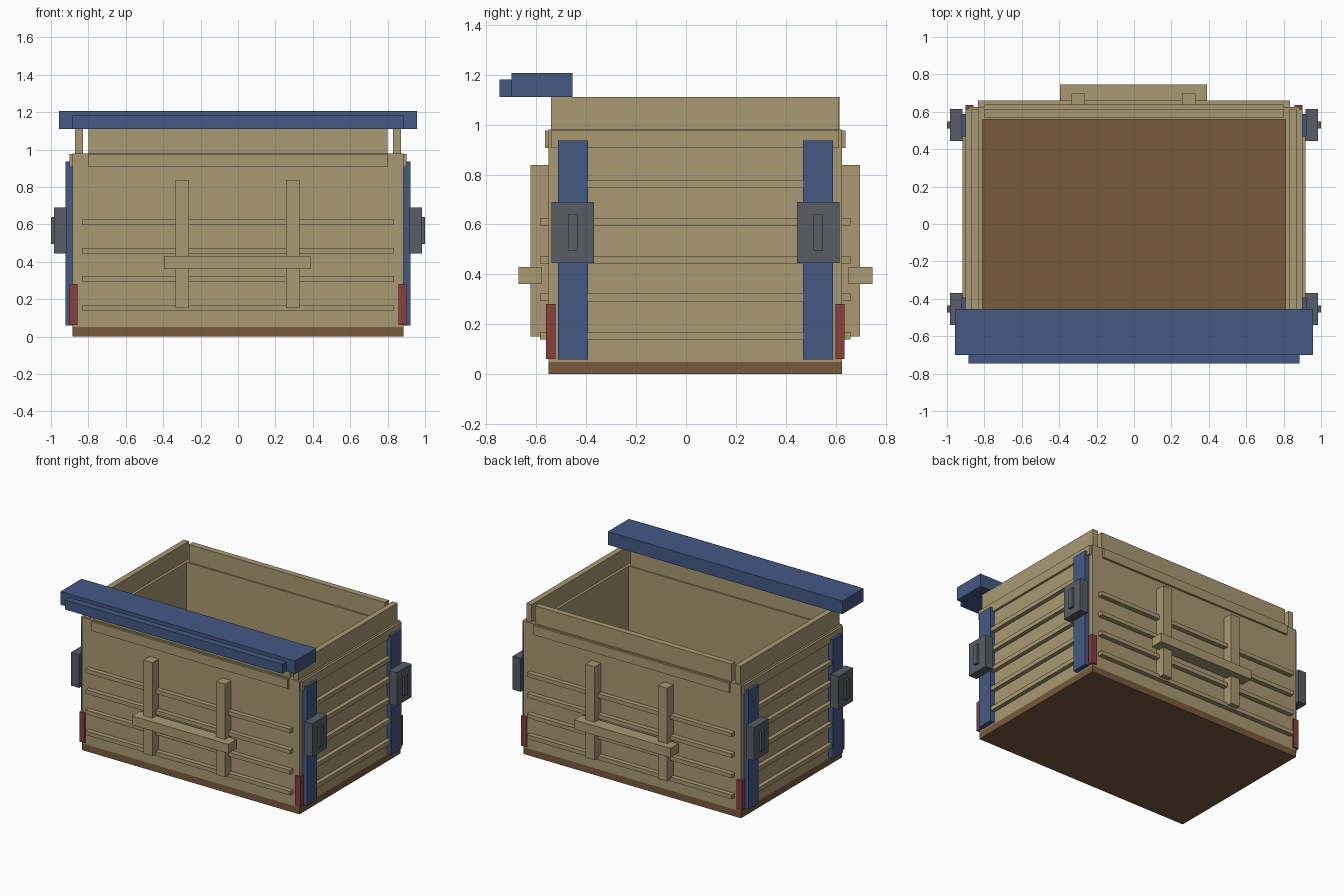
import bpy, bmesh

if "Cube" in bpy.data.objects:
    bpy.data.objects.remove(bpy.data.objects["Cube"])

CY = 0.0375  # the crate body is mirrored about this y


def material(name, rgb):
    m = bpy.data.materials.new(name)
    m.diffuse_color = (*rgb, 1)
    m.use_nodes = True
    m.node_tree.nodes["Principled BSDF"].inputs["Base Color"].default_value = m.diffuse_color
    return m


TAN = material("tan wood", (0.40, 0.32, 0.17))
BROWN = material("brown base", (0.185, 0.103, 0.046))
BLUE = material("blue paint", (0.058, 0.10, 0.235))
GREY = material("dark grey metal", (0.10, 0.11, 0.128))
RED = material("red marker", (0.255, 0.052, 0.046))


def finish(name, bm, mat):
    bmesh.ops.recalc_face_normals(bm, faces=bm.faces)
    me = bpy.data.meshes.new(name)
    bm.to_mesh(me)
    bm.free()
    me.materials.append(mat)
    ob = bpy.data.objects.new(name, me)
    bpy.context.collection.objects.link(ob)
    return ob


def box(name, x, y, z, mat):
    """Box from (min, max) ranges."""
    bm = bmesh.new()
    bmesh.ops.create_cube(bm, size=1)
    for v in bm.verts:
        for i, (a, b) in enumerate((x, y, z)):
            v.co[i] = (a + b) / 2 + v.co[i] * (b - a)
    return finish(name, bm, mat)


def side(r, s, c=0.0):
    """Range measured outwards from centre c, on side s."""
    return tuple(sorted((c + s * r[0], c + s * r[1])))


def frame(name, outer, inner, z, mat):
    """Open rectangular ring of walls; outer and inner are half sizes."""
    bm = bmesh.new()
    corners = ((-1, -1), (1, -1), (1, 1), (-1, 1))
    loops = [[bm.verts.new((sx * hx, CY + sy * hy, h)) for sx, sy in corners]
             for (hx, hy), h in ((outer, z[0]), (outer, z[1]), (inner, z[1]), (inner, z[0]))]
    for i in range(4):
        a, b = loops[i], loops[(i + 1) % 4]
        for k in range(4):
            n = (k + 1) % 4
            bm.faces.new((a[k], a[n], b[n], b[k]))
    return finish(name, bm, mat)


# Base and hollow body
box("base", (-0.886, 0.886), (-0.55, 0.625), (0, 0.05), BROWN)
frame("body_walls", (0.886, 0.5875), (0.81, 0.5225), (0.05, 0.98), TAN)

RIBS = [0.154, 0.308, 0.458, 0.611]
for s, end in ((-1, "front"), (1, "back")):
    # Upper rim, trim strip and ribs on the long walls
    box(end + "_rim", (-0.8, 0.8), side((0.533, 0.577), s, CY), (0.97, 1.11), TAN)
    box(end + "_trim", (-0.8, 0.8), side((0.58, 0.602), s, CY), (0.907, 0.976), TAN)
    for z in RIBS:
        box(end + "_rib", (-0.834, 0.834), side((0.58, 0.622), s, CY), (z - 0.015, z + 0.015), TAN)
    # Handle: two uprights and a cross bar
    for x in (-0.298, 0.293):
        box(end + "_handle_upright", (x - 0.037, x + 0.037), side((0.58, 0.66), s, CY), (0.152, 0.838), TAN)
    box(end + "_handle_bar", (-0.396, 0.391), side((0.614, 0.709), s, CY), (0.362, 0.43), TAN)

for s, hand in ((-1, "left"), (1, "right")):
    # Upper rim, trim strip and ribs on the short walls
    box(hand + "_rim", side((0.83, 0.872), s), (-0.54, 0.613), (0.97, 1.11), TAN)
    box(hand + "_trim", side((0.88, 0.902), s), (-0.54, 0.613), (0.907, 0.976), TAN)
    for z in RIBS + [0.763]:
        box(hand + "_rib", side((0.88, 0.916), s), (-0.42, 0.49), (z - 0.016, z + 0.016), TAN)
    for t in (-1, 1):
        # Corner post, clasp with raised latch, and corner marker
        box(hand + "_post", side((0.88, 0.921), s), side((0.431, 0.551), t, CY), (0.06, 0.936), BLUE)
        box(hand + "_clasp", side((0.918, 0.984), s), side((0.407, 0.577), t, CY), (0.445, 0.69), GREY)
        box(hand + "_latch", side((0.98, 1.0), s), side((0.473, 0.511), t, CY), (0.495, 0.64), GREY)
        box(hand + "_corner_marker", side((0.857, 0.9), s), side((0.561, 0.598), t, CY), (0.062, 0.282), RED)

# Beam resting across the front rim, with a lower lip
box("top_beam", (-0.956, 0.956), (-0.70, -0.455), (1.11, 1.207), BLUE)
box("top_beam_lip", (-0.886, 0.886), (-0.747, -0.69), (1.1105, 1.181), BLUE)
